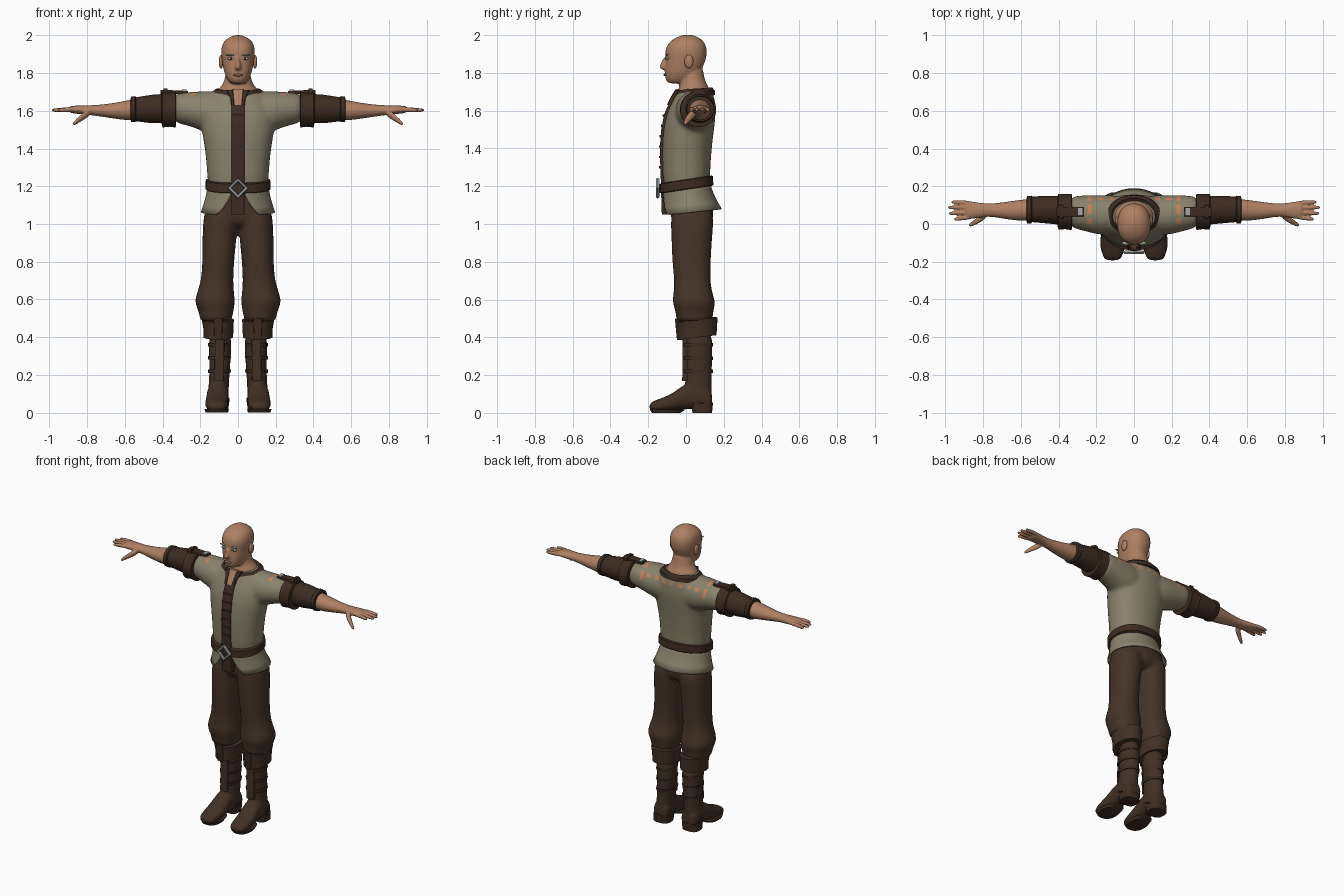
import bpy, bmesh, math

def material(name, r, g, b):
    m = bpy.data.materials.new(name)
    m.diffuse_color = (r, g, b, 1)
    return m

SKIN = material("skin", 0.42, 0.215, 0.125)
LIP = material("lips", 0.30, 0.13, 0.085)
SHIRT = material("shirt_linen", 0.25, 0.225, 0.15)
LEATHER = material("dark_leather", 0.046, 0.025, 0.016)
CLOTH = material("trouser_brown", 0.06, 0.035, 0.022)
BOOT = material("boot_brown", 0.052, 0.030, 0.019)
SILVER = material("silver", 0.36, 0.40, 0.40)
EYE = material("pale_eye", 0.50, 0.58, 0.58)
SEAM = material("orange_seam", 0.60, 0.22, 0.10)
hard_parts = []

def finish(name, bm, mat, mirror=False, sub=0, smooth=True):
    bmesh.ops.recalc_face_normals(bm, faces=bm.faces[:])
    for f in bm.faces:
        f.smooth = smooth
    me = bpy.data.meshes.new(name)
    bm.to_mesh(me)
    bm.free()
    me.materials.append(mat)
    ob = bpy.data.objects.new(name, me)
    bpy.context.collection.objects.link(ob)
    if mirror:
        ob.modifiers.new("mirror", 'MIRROR').use_mirror_merge = False
    if sub:
        ob.modifiers.new("round", 'SUBSURF').levels = sub
        ob.modifiers["round"].render_levels = sub
    return ob

def loft(name, axis, rings, mat, mirror=False, hard=False, p=2.0, tilt=0.0, gaps=None, n=20):
    """Rings are (position, low, high, low, high) across the two other axes."""
    bm = bmesh.new()
    rows = []
    if hard:
        n = 36
    for k, (t, ul, uh, vl, vh) in enumerate(rings):
        g = gaps[k] if gaps else 0
        row = []
        for i in range(n + (1 if gaps else 0)):
            a = -math.pi / 2 + g + (2 * math.pi - 2 * g) * i / n
            c, s = math.cos(a), math.sin(a)
            u = (ul + uh) / 2 + (uh - ul) / 2 * math.copysign(abs(c) ** (2 / p), c)
            v = (vl + vh) / 2 + (vh - vl) / 2 * math.copysign(abs(s) ** (2 / p), s)
            co = {'x': (t, u, v), 'y': (u, t, v), 'z': (u, v, t + tilt * v)}[axis]
            row.append(bm.verts.new(co))
        rows.append(row)
    for r0, r1 in zip(rows, rows[1:]):
        for i in range(n):
            j = i + 1 if gaps else (i + 1) % n
            bm.faces.new((r0[i], r0[j], r1[j], r1[i]))
    if not gaps:
        bm.faces.new(rows[0])
        bm.faces.new(rows[-1][::-1])
    ob = finish(name, bm, mat, mirror, 0 if hard else 1)
    if hard:
        hard_parts.append(ob)
    return ob

def ball(name, loc, size, mat, mirror=False):
    bm = bmesh.new()
    bmesh.ops.create_uvsphere(bm, u_segments=16, v_segments=10, radius=1)
    for v in bm.verts:
        v.co = [v.co[i] * size[i] + loc[i] for i in range(3)]
    return finish(name, bm, mat, mirror)

def evaluated_mesh(ob):
    dg = bpy.context.evaluated_depsgraph_get()
    return bpy.data.meshes.new_from_object(ob.evaluated_get(dg))

def fuse(name, parts, mat, voxel=0.011, rounds=6):
    """Melt overlapping parts into one soft skin."""
    bm = bmesh.new()
    for ob in parts:
        bm.from_mesh(evaluated_mesh(ob))
        bpy.data.objects.remove(ob)
    ob = finish(name, bm, mat)
    rm = ob.modifiers.new("melt", 'REMESH')
    rm.mode, rm.voxel_size, rm.use_smooth_shade = 'VOXEL', voxel, True
    sm = ob.modifiers.new("soften", 'SMOOTH')
    sm.factor, sm.iterations = 0.5, rounds
    me = evaluated_mesh(ob)
    ob.modifiers.clear()
    ob.data = me
    if not me.materials:
        me.materials.append(mat)
    for poly in me.polygons:
        poly.use_smooth = True
        poly.material_index = 0
    return ob

# Head, neck and face
skull = loft("skull", 'z', [
    (1.742, -.035, .035, -.09, .0), (1.758, -.052, .052, -.108, .035), (1.79, -.07, .07, -.114, .07),
    (1.83, -.08, .08, -.113, .09), (1.87, -.087, .087, -.108, .107), (1.91, -.092, .092, -.113, .113),
    (1.95, -.088, .088, -.103, .107), (1.98, -.066, .066, -.07, .082), (1.997, -.034, .034, -.03, .048),
    (2.002, -.01, .01, -.005, .02)], SKIN, p=2.2)
neck = loft("neck_base", 'z', [
    (1.62, -.1, .1, -.06, .13), (1.69, -.12, .12, -.05, .13), (1.715, -.105, .105, -.04, .125),
    (1.745, -.078, .078, -.035, .108), (1.78, -.068, .068, -.035, .095), (1.85, -.06, .06, -.03, .09)], SKIN)
nose = loft("nose_base", 'z', [
    (1.814, -.012, .012, -.122, -.08), (1.826, -.021, .021, -.143, -.08),
    (1.842, -.015, .015, -.139, -.08), (1.89, -.009, .009, -.118, -.08)], SKIN)
fuse("head", [skull, neck, nose], SKIN, 0.006, 3)
ball("ear", (.09, .015, 1.86), (.012, .024, .036), SKIN, True)
ball("eye", (.038, -.098, 1.877), (.018, .010, .007), EYE, True)
ball("iris", (.038, -.106, 1.877), (.006, .004, .006), LEATHER, True)
ball("eyebrow", (.04, -.101, 1.896), (.024, .010, .004), SILVER, True)
ball("mouth", (0, -.111, 1.79), (.026, .009, .007), LIP)

# Shirt body with short sleeves
torso = loft("torso", 'z', [
    (1.16, -.165, .165, -.122, .13), (1.25, -.163, .163, -.125, .127), (1.40, -.176, .176, -.13, .137),
    (1.50, -.197, .197, -.122, .15), (1.58, -.203, .203, -.107, .16), (1.65, -.185, .185, -.075, .157),
    (1.70, -.14, .14, -.047, .142), (1.725, -.10, .10, -.03, .12)], SHIRT, p=2.25)
sleeve = loft("sleeve", 'x', [
    (.04, -.05, .15, 1.47, 1.70), (.13, -.06, .155, 1.475, 1.708), (.20, -.058, .155, 1.495, 1.705),
    (.27, -.035, .153, 1.525, 1.70), (.36, -.02, .15, 1.535, 1.695)], SHIRT, True)
shirt = fuse("shirt", [torso, sleeve], SHIRT)
shirt.data.materials.append(SEAM)
for poly in shirt.data.polygons:
    x, y, z = poly.center
    shoulder = .226 < abs(x) < .248 and z > 1.62 and y > .0 and int((y + .2) / .025) % 3
    yoke = 1.645 < z < 1.665 and y > .09 and abs(x) < .22 and int((x + 1) / .03) % 2
    if shoulder or yoke:
        poly.material_index = 1

# Shirt tail, split open at the front
tail = loft("shirt_tail", 'z', [
    (1.20, -.163, .163, -.125, .13), (1.14, -.172, .172, -.126, .145), (1.06, -.198, .198, -.132, .19)],
    SHIRT, tilt=.11, gaps=[.14, .28, .56], n=32)
tail.modifiers.new("thickness", 'SOLIDIFY').thickness = .008

# Front placket, neck opening and collar
front = [(1.05, -.128), (1.17, -.132), (1.25, -.134), (1.40, -.139), (1.50, -.131), (1.58, -.116), (1.65, -.086)]
loft("placket", 'z', [(z, -.034, .034, y, y + .05) for z, y in front], LEATHER, hard=True, p=6)
loft("open_neck", 'z', [(1.63, -.02, .02, -.098, -.03), (1.665, -.024, .024, -.082, -.02),
                        (1.715, -.028, .028, -.054, 0)], SKIN, hard=True, p=6)
loft("neckline_edge", 'z', [(1.63, .018, .036, -.101, -.04), (1.665, .022, .04, -.085, -.02),
                            (1.71, .026, .06, -.058, 0)], LEATHER, True, hard=True, p=4)
loft("collar", 'z', [(1.67, -.148, .148, -.062, .155), (1.695, -.142, .142, -.056, .152),
                     (1.712, -.118, .118, -.046, .138), (1.70, -.1, .1, -.04, .12)],
     LEATHER, hard=True, tilt=.08)
for k in range(6):
    z = 1.30 + k * .055
    y = -.138 if z < 1.45 else -.138 + (z - 1.45) * .14
    loft("placket_fold", 'z', [(z - .006, -.03, .03, y - .004, y + .03), (z + .006, -.03, .03, y - .004, y + .03)],
         LEATHER, hard=True, p=6)

# Belt and diamond buckle
loft("belt", 'z', [(1.182, -.166, .166, -.13, .14), (1.186, -.173, .173, -.139, .145),
                   (1.232, -.171, .171, -.139, .142), (1.236, -.163, .163, -.13, .135)],
     LEATHER, hard=True, p=2.25, tilt=.15)
bpy.ops.mesh.primitive_torus_add(location=(0, -.15, 1.19), rotation=(math.pi / 2, 0, 0), major_segments=4,
                                 minor_segments=6, major_radius=.044, minor_radius=.011)
buckle = bpy.context.object
buckle.name = "belt_buckle"
buckle.data.materials.append(SILVER)

# Arm cuffs, lower sleeves and shoulder straps
loft("arm_cuff", 'x', [(.328, -.02, .15, 1.525, 1.69), (.332, -.032, .16, 1.512, 1.703), (.365, -.027, .158, 1.516, 1.698),
                       (.40, -.03, .16, 1.512, 1.70), (.405, -.015, .15, 1.53, 1.69)], LEATHER, True, True)
loft("lower_sleeve", 'x', [(.39, -.004, .15, 1.535, 1.69), (.46, .003, .149, 1.535, 1.685), (.54, .01, .146, 1.545, 1.672),
                           (.545, .003, .15, 1.54, 1.678), (.568, .004, .148, 1.542, 1.676), (.57, .02, .13, 1.56, 1.66)],
     LEATHER, True, True)
loft("shoulder_strap", 'x', [(.265, .04, .09, 1.688, 1.706), (.41, .04, .09, 1.690, 1.712)], LEATHER, True, True, 6)
loft("strap_loop", 'x', [(.375, .03, .1, 1.675, 1.718), (.395, .03, .1, 1.675, 1.718)], LEATHER, True, True, 6)
loft("strap_buckle", 'x', [(.272, .045, .085, 1.69, 1.714), (.296, .045, .085, 1.69, 1.714)], SILVER, True, True, 6)

# Forearms, hands and fingers
arm = loft("arm_base", 'x', [
    (.50, .02, .135, 1.55, 1.67), (.58, .015, .132, 1.547, 1.658), (.65, .02, .122, 1.558, 1.643),
    (.72, .033, .112, 1.568, 1.634), (.77, .040, .107, 1.576, 1.630), (.82, .034, .113, 1.580, 1.630),
    (.87, .024, .122, 1.586, 1.628), (.90, .026, .122, 1.590, 1.624)], SKIN, True)
digits = [loft("thumb", 'x', [(.78, .03, .07, 1.575, 1.615), (.82, .005, .045, 1.55, 1.595),
                             (.855, -.012, .016, 1.53, 1.56), (.878, -.018, .002, 1.517, 1.537)], SKIN, True, n=12)]
for y0, y1, tip in ((.036, .026, .955), (.062, .056, .983), (.087, .088, .988), (.111, .117, .97)):
    digits.append(loft("finger", 'x', [
        (.86, y0 - .013, y0 + .013, 1.593, 1.621), (.92, (y0 + y1) / 2 - .012, (y0 + y1) / 2 + .012, 1.594, 1.619),
        (tip - .012, y1 - .010, y1 + .010, 1.593, 1.614), (tip, y1 - .006, y1 + .006, 1.597, 1.610)], SKIN, True, n=12))
fuse("arms_and_hands", [arm] + digits, SKIN, 0.005, 2)

# Trousers gathered below the knee
leg = loft("leg", 'z', [
    (.475, .04, .19, -.04, .13), (.50, .03, .207, -.055, .145), (.535, .024, .207, -.055, .143),
    (.58, .014, .232, -.073, .160), (.62, .018, .225, -.07, .145), (.69, .026, .197, -.06, .128),
    (.80, .02, .189, -.075, .132), (.90, .010, .19, -.077, .137), (1.0, .0, .187, -.082, .147),
    (1.10, .0, .18, -.082, .147)], CLOTH, True, p=2.2)
hips = loft("hips", 'z', [(.975, -.13, .13, -.06, .13), (1.03, -.18, .18, -.083, .147), (1.10, -.18, .18, -.085, .147),
                          (1.20, -.155, .155, -.10, .12)], CLOTH, p=2.3)
fuse("trousers", [leg, hips], CLOTH, rounds=4)

# Boots
shaft = loft("boot_shaft", 'z', [(.06, .05, .163, .01, .138), (.13, .048, .158, -.01, .138), (.20, .045, .152, -.002, .136),
                                 (.30, .036, .154, -.008, .140), (.46, .03, .158, -.012, .146)], BOOT, True)
foot = loft("boot_foot", 'y', [
    (-.194, .082, .145, .018, .042), (-.182, .062, .166, .008, .062), (-.12, .050, .177, .006, .080),
    (-.06, .05, .172, .012, .110), (-.01, .05, .166, .02, .155), (.05, .048, .165, .02, .165),
    (.12, .048, .160, .012, .14), (.14, .06, .15, .02, .11)], BOOT, True, p=2.4)
fuse("boots", [shaft, foot], BOOT, 0.008, 4)
loft("boot_heel", 'z', [(0, .052, .165, .035, .138), (.05, .048, .165, .025, .142)], LEATHER, True, True, 3)
loft("boot_sole", 'z', [(0, .056, .172, -.18, -.03), (.018, .048, .178, -.192, .0)], LEATHER, True, True, 2.4)
loft("boot_cuff", 'z', [(.395, .04, .16, -.02, .15), (.392, .026, .184, -.042, .162), (.44, .024, .184, -.044, .164),
                        (.485, .022, .192, -.05, .168), (.49, .04, .18, -.03, .15)], BOOT, True, True, tilt=.12)
loft("boot_strap", 'z', [(.385, .085, .125, -.048, .0), (.50, .08, .13, -.059, .0)], LEATHER, True, True, 6)
loft("boot_tongue", 'z', [(.17, .075, .125, -.02, .02), (.39, .072, .122, -.018, .02)], BOOT, True, True, 5)
for z in (.22, .29, .36):
    loft("boot_lace_band", 'z', [(z - .009, .04, .158, -.016, .142), (z + .009, .036, .158, -.018, .143)],
         LEATHER, True, True)
loft("ankle_band", 'z', [(.075, .045, .168, -.012, .143), (.09, .045, .167, -.012, .143)], LEATHER, True, True, tilt=-.25)

# Crisp edges on leather and metal pieces
bpy.ops.object.select_all(action='DESELECT')
for ob in hard_parts:
    ob.select_set(True)
bpy.context.view_layer.objects.active = hard_parts[0]
bpy.ops.object.shade_smooth_by_angle(angle=math.radians(35))
